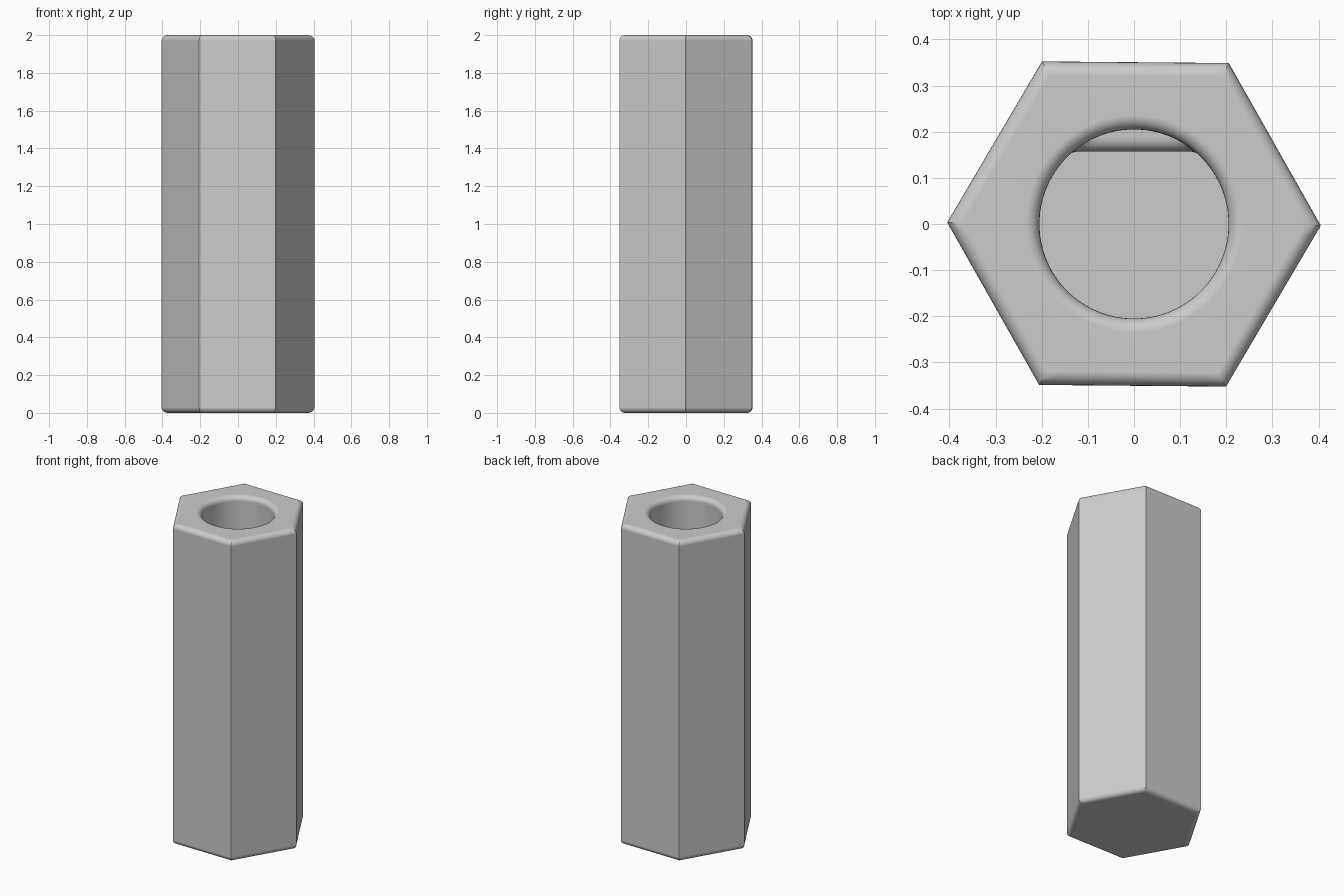
import bpy
import bmesh
from math import sin, cos, pi, radians

cube = bpy.data.objects.get("Cube")
if cube:
    bpy.data.objects.remove(cube, do_unlink=True)

SIDES, PER_SIDE = 6, 16
HEX_R, HOLE_R, HEIGHT = 0.405, 0.205, 2.0
FILLET, STEPS = 0.03, 6
LEDGE_Z, FLOOR_Z, FLAT_Y = 1.2, 0.4, 0.157
TWIST = radians(-0.5)
COUNT = SIDES * PER_SIDE

# Fillet offsets as (inset, drop), running from the side wall to the flat top
arc = [(FILLET * (1 - cos(t)), FILLET * (1 - sin(t)))
       for t in (pi / 2 * i / STEPS for i in range(STEPS + 1))]


def hexagon(inset, z):
    """Hexagon outline with evenly spaced points on every side."""
    r = HEX_R - inset / cos(pi / SIDES)
    corner = [(r * cos(2 * pi * k / SIDES + TWIST),
               r * sin(2 * pi * k / SIDES + TWIST)) for k in range(SIDES + 1)]
    pts = []
    for (ax, ay), (bx, by) in zip(corner, corner[1:]):
        for j in range(PER_SIDE):
            f = j / PER_SIDE
            pts.append((ax + (bx - ax) * f, ay + (by - ay) * f, z))
    return pts


def bore(radius, z, flat=1.0):
    """Circle outline, cut off at y = flat to give a D shape."""
    return [(radius * cos(2 * pi * k / COUNT),
             min(radius * sin(2 * pi * k / COUNT), flat), z)
            for k in range(COUNT)]


# Outer wall with rounded ends, then the rounded mouth of the hole
rings = [hexagon(i, d) for i, d in reversed(arc)]
rings += [hexagon(i, HEIGHT - d) for i, d in arc]
rings += [bore(HOLE_R + i, HEIGHT - d) for i, d in reversed(arc)]
# Round bore, ledge with a rounded lip, and D-shaped lower bore
rings.append(bore(HOLE_R, LEDGE_Z))
rings += [bore(HOLE_R, LEDGE_Z - d, FLAT_Y + i) for i, d in reversed(arc)]
rings.append(bore(HOLE_R, FLOOR_Z, FLAT_Y))

bm = bmesh.new()
loops = [[bm.verts.new(p) for p in ring] for ring in rings]
for lower, upper in zip(loops, loops[1:]):
    for k in range(COUNT):
        n = (k + 1) % COUNT
        bm.faces.new((lower[k], lower[n], upper[n], upper[k]))
bm.faces.new(loops[0][::-1])
bm.faces.new(loops[-1])
bmesh.ops.remove_doubles(bm, verts=bm.verts, dist=1e-5)
bmesh.ops.recalc_face_normals(bm, faces=bm.faces)

mesh = bpy.data.meshes.new("hex_sleeve")
bm.to_mesh(mesh)
bm.free()
sleeve = bpy.data.objects.new("hex_sleeve", mesh)
bpy.context.collection.objects.link(sleeve)

# Plain grey material
grey = bpy.data.materials.new("light_grey")
grey.use_nodes = True
colour = (0.6, 0.6, 0.6, 1)
grey.diffuse_color = colour
grey.node_tree.nodes["Principled BSDF"].inputs["Base Color"].default_value = colour
mesh.materials.append(grey)

# Smooth fillets and bore, sharp hexagon edges
bpy.ops.object.select_all(action="DESELECT")
sleeve.select_set(True)
bpy.context.view_layer.objects.active = sleeve
bpy.ops.object.shade_smooth_by_angle(angle=radians(30))
weighted = sleeve.modifiers.new("flat_face_normals", "WEIGHTED_NORMAL")
weighted.keep_sharp = True
